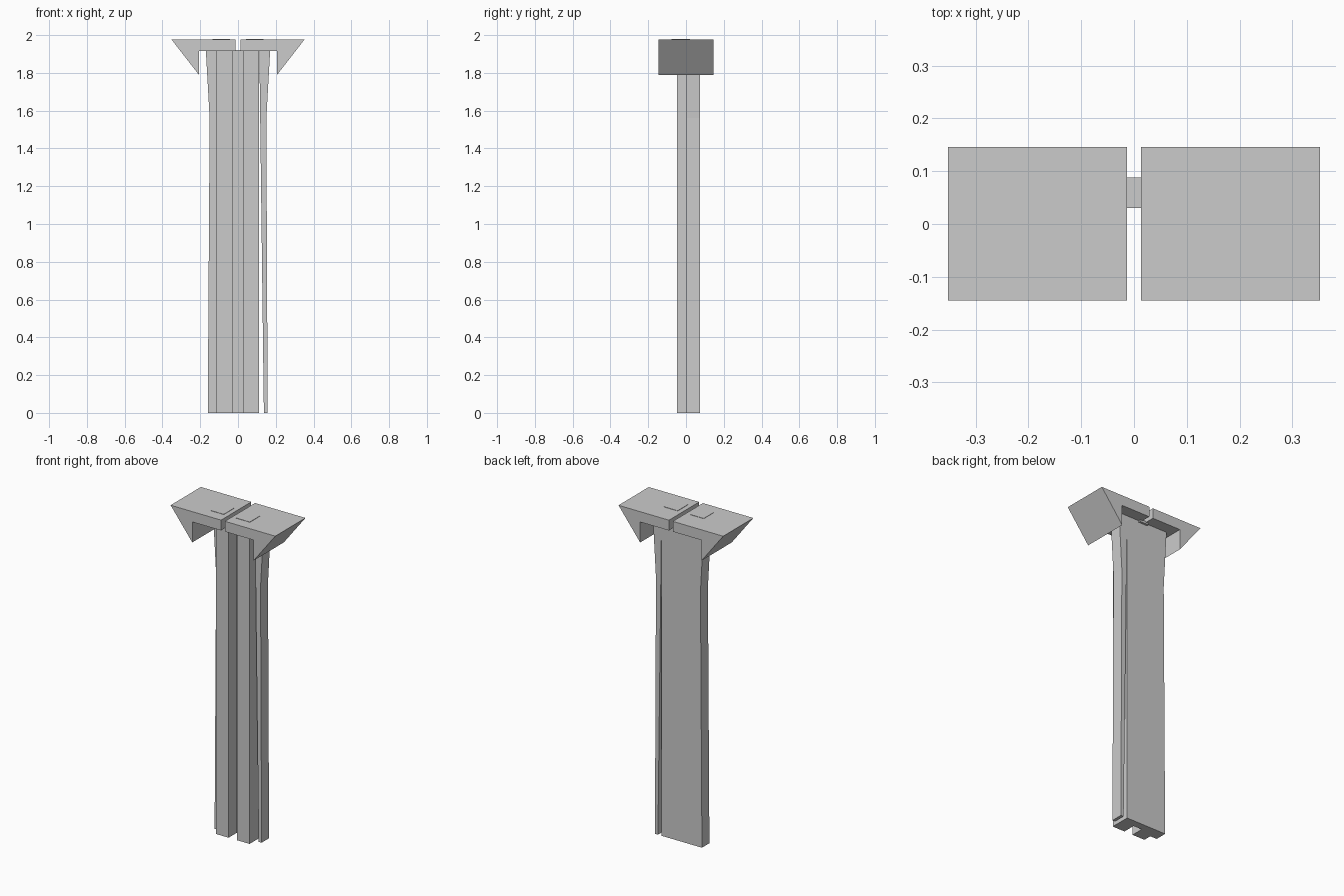
import bpy, bmesh

if "Cube" in bpy.data.objects:
    bpy.data.objects.remove(bpy.data.objects["Cube"])


def prism(name, points, axis, lo, hi):
    """Extrude a 2D outline: axis 'y' takes (x, z) points, axis 'z' takes (x, y) points."""
    def place(p, d):
        return (p[0], d, p[1]) if axis == 'y' else (p[0], p[1], d)
    bm = bmesh.new()
    rings = [[bm.verts.new(place(p, d)) for p in points] for d in (lo, hi)]
    bm.faces.new(rings[0])
    bm.faces.new(rings[1])
    n = len(points)
    for i in range(n):
        j = (i + 1) % n
        bm.faces.new((rings[0][i], rings[0][j], rings[1][j], rings[1][i]))
    bmesh.ops.recalc_face_normals(bm, faces=bm.faces)
    mesh = bpy.data.meshes.new(name)
    bm.to_mesh(mesh)
    bm.free()
    obj = bpy.data.objects.new(name, mesh)
    bpy.context.collection.objects.link(obj)
    return obj


TOP = 1.915

# Grooved column: U-shaped section, open towards the front
prism("column", [(-0.115, -0.048), (-0.03, -0.048), (-0.03, 0.03), (0.028, 0.03),
                 (0.028, -0.048), (0.112, -0.048), (0.112, 0.075), (-0.115, 0.075)],
      'z', 0, TOP)

# Left side strip sits tight on the column and flares at the top
prism("left_side_strip", [(-0.115, 0), (-0.16, 0), (-0.15, 1.56), (-0.17, TOP), (-0.115, TOP)],
      'y', 0.003, 0.075)

# Right side strip tapers downwards, leaving a narrow slot beside the column
prism("right_side_strip", [(0.137, 0), (0.157, 0), (0.15, 1.56), (0.17, TOP), (0.113, TOP)],
      'y', 0.003, 0.075)

# Mirrored cap halves with sloped outer faces, and thin square inlays on top
for side, s in (("left", -1), ("right", 1)):
    outline = [(0.013, 1.978), (0.353, 1.978), (0.207, 1.79), (0.207, TOP), (0.013, TOP)]
    prism(side + "_cap", [(s * x, z) for x, z in outline], 'y', -0.145, 0.146)
    square = [(0.042, -0.077), (0.134, -0.077), (0.134, 0.02), (0.042, 0.02)]
    prism(side + "_cap_inlay", [(s * x, y) for x, y in square], 'z', 1.97, 1.98)

# Small bridge seen between the cap halves
prism("cap_bridge", [(-0.03, 0.03), (0.03, 0.03), (0.03, 0.088), (-0.03, 0.088)],
      'z', 1.905, 1.92)
